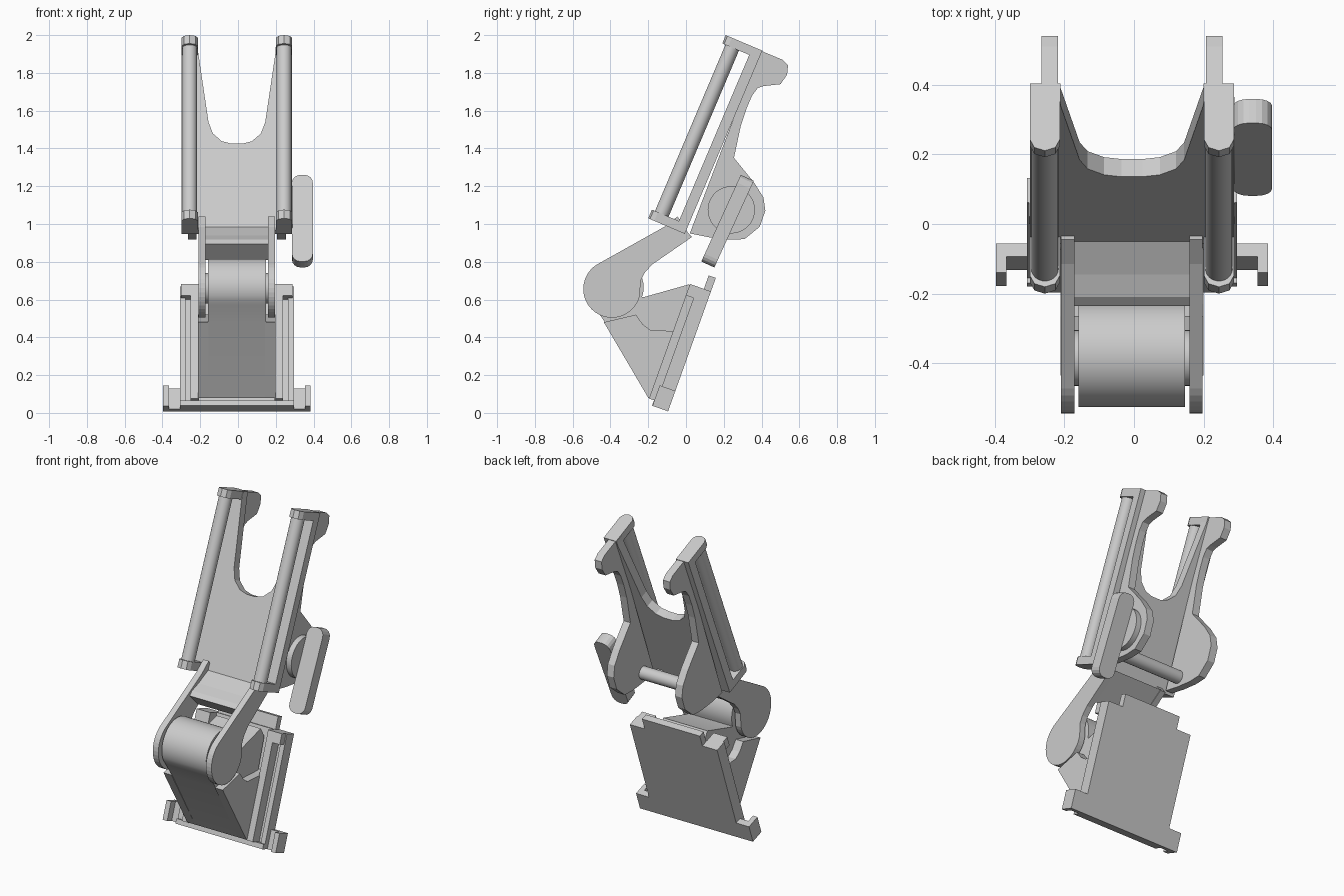
import bpy, bmesh, math
from mathutils import Vector

if "Cube" in bpy.data.objects:
    bpy.data.objects.remove(bpy.data.objects["Cube"])

CX = -0.006  # centre line of the symmetric parts
grey = bpy.data.materials.new("light grey")
grey.diffuse_color = (0.6, 0.6, 0.6, 1)
grey.use_nodes = True
grey.node_tree.nodes["Principled BSDF"].inputs["Base Color"].default_value = grey.diffuse_color

V = Vector
X = V((1, 0, 0))
# frames: (origin, a axis, b axis, extrusion axis)
SIDE = (V((CX, 0, 0)), V((0, 1, 0)), V((0, 0, 1)), X)
UP = V((0, 0.39, 0.921))       # along the tilted upper bracket
UN = V((0, 0.921, -0.39))      # towards its back
UO = V((CX, -0.2, 1.03))
UFACE = (UO, X, UP, UN)        # a = x, b = along, extrude = depth
USECT = (UO, X, UN, UP)        # a = x, b = depth, extrude = along
LV = V((0, 0.337, 0.942))      # along the tilted base plate
LN = V((0, -0.942, 0.337))     # towards its front
LFACE = (V((CX, -0.095, 0.008)), X, LV, LN)


def prism(name, pts, d0, d1, frame=SIDE, smooth=False):
    o, a, b, c = frame
    bm = bmesh.new()
    rings = [[bm.verts.new(o + a * p + b * q + c * d) for p, q in pts] for d in (d0, d1)]
    n = len(pts)
    bm.faces.new(rings[0])
    bm.faces.new(rings[1][::-1])
    for i in range(n):
        j = (i + 1) % n
        bm.faces.new((rings[0][j], rings[0][i], rings[1][i], rings[1][j]))
    bmesh.ops.recalc_face_normals(bm, faces=bm.faces)
    me = bpy.data.meshes.new(name)
    bm.to_mesh(me)
    bm.free()
    me.materials.append(grey)
    ob = bpy.data.objects.new(name, me)
    bpy.context.collection.objects.link(ob)
    if smooth:
        bpy.ops.object.select_all(action='DESELECT')
        ob.select_set(True)
        bpy.context.view_layer.objects.active = ob
        bpy.ops.object.shade_smooth_by_angle(angle=math.radians(30))
    return ob


def rect(a0, a1, b0, b1):
    return [(a0, b0), (a1, b0), (a1, b1), (a0, b1)]


def arc(cy, cz, r, a0, a1, n):
    return [(cy + r * math.cos(math.radians(a0 + (a1 - a0) * i / n)),
             cz + r * math.sin(math.radians(a0 + (a1 - a0) * i / n))) for i in range(n + 1)]


def circle(cy, cz, r, n=32):
    return arc(cy, cz, r, 0, 360, n)[:-1]


def pair(name, pts, x0, x1, smooth=False):
    """Side profile built on the right and on the left."""
    prism("right_" + name, pts, x0, x1, SIDE, smooth)
    prism("left_" + name, pts, -x1, -x0, SIDE, smooth)


# --- upper bracket: plate with a U-shaped opening
u = [(0.205, 1.02), (0.15, 0.618), (0.127, 0.553), (0.08, 0.509), (0.03, 0.495)]
plate = [(-0.293, 0), (0.293, 0), (0.293, 1.05), (0.205, 1.05)] + u
plate += [(-x, s) for x, s in u[::-1]] + [(-0.205, 1.05), (-0.293, 1.05)]
prism("bracket_plate", plate, 0.155, 0.21, UFACE)

# hooked cheeks behind the plate
cheek = [(0.02, 0.95), (0.12, 0.93), (0.23, 0.917), (0.31, 0.92), (0.39, 0.985), (0.42, 1.07),
         (0.41, 1.14), (0.36, 1.22), (0.254, 1.35), (0.29, 1.52), (0.32, 1.61), (0.35, 1.68),
         (0.38, 1.72), (0.41, 1.73), (0.50, 1.74), (0.535, 1.79), (0.54, 1.84), (0.51, 1.87), (0.39, 1.92)]
pair("hooked_cheek", cheek, 0.2125, 0.26)

# rods with an end cap at the bottom and at the top
for side, m in (("right", 1), ("left", -1)):
    cap = [(m * x, t) for x, t in [(0.207, 0.21), (0.207, 0.035), (0.22, 0.01), (0.25, 0),
                                   (0.28, 0.01), (0.293, 0.035), (0.293, 0.21)]]
    prism(side + "_lower_cap", cap, 0, 0.05, USECT)
    prism(side + "_upper_cap", cap, 1.005, 1.053, USECT)
    prism(side + "_rod", circle(m * 0.25, 0.057, 0.039, 24), 0.04, 1.01, USECT, True)

# cross bar between the cheeks
prism("cross_bar", circle(0.13, 0.99, 0.04, 16), -0.22, 0.22, SIDE, True)

# --- lever on the right side
prism("lever_disc", circle(0.24, 1.075, 0.125, 36), 0.25, 0.294, SIDE, True)
lev = (V((0.341, 0.22, 1.015)), X, V((0, 0.415, 0.91)), V((0, 0.91, -0.415)))
outline = []
for cx, cz, a in ((0.01, 0.207, 0), (-0.01, 0.207, 90), (-0.01, -0.207, 180), (0.01, -0.207, 270)):
    outline += arc(cx, cz, 0.045, a, a + 90, 4)
prism("lever", outline, -0.038, 0.038, lev)

# --- swinging arms around the drum
arm = arc(-0.392, 0.656, 0.152, 122, 345, 24)
arm += [(-0.24, 0.70), (-0.22, 0.74), (-0.18, 0.785), (0.03, 0.93), (0.01, 0.955), (-0.045, 1.04), (-0.115, 0.985)]
pair("arm", arm, 0.165, 0.203)
web = [(0.03, 0.935), (-0.05, 0.985), (-0.145, 0.94), (-0.21, 0.918), (-0.235, 0.895), (-0.15, 0.81)]
prism("arm_web", web, -0.168, 0.168)

# --- drum and the body flowing down from it
body = arc(-0.375, 0.665, 0.151, -20, 205, 30)
body += [(-0.49, 0.57), (-0.43, 0.48), (-0.2, 0.08), (-0.12, 0.08), (0.05, 0.62), (0.015, 0.68), (-0.22, 0.614)]
prism("drum_body", body, -0.153, 0.153, SIDE, True)
prism("drum_hub", circle(-0.385, 0.66, 0.08), -0.167, 0.167, SIDE, True)
lower_side = [(-0.435, 0.48), (-0.265, 0.52), (-0.23, 0.47), (-0.19, 0.44), (-0.06, 0.432),
              (0.0, 0.432), (-0.13, 0.08), (-0.2, 0.08)]
pair("body_side", lower_side, 0.15, 0.205)

# --- base plate with side walls, top blocks, ledge and tongue
prism("base_plate", rect(-0.302, 0.302, 0, 0.674), 0, 0.05, LFACE)
prism("base_tongue", rect(-0.2, 0.2, 0.6, 0.75), 0, 0.04, LFACE)
prism("base_ledge", rect(-0.302, 0.302, 0, 0.03), 0, 0.09, LFACE)
for side, m in (("right", 1), ("left", -1)):
    prism(side + "_base_wall", rect(m * 0.2, m * 0.245, 0.03, 0.674), 0.04, 0.118, LFACE)
    prism(side + "_base_rail", rect(m * 0.272, m * 0.302, 0.03, 0.674), 0.04, 0.075, LFACE)
    prism(side + "_top_block", rect(m * 0.2, m * 0.295, 0.61, 0.674), 0.04, 0.118, LFACE)
    # L-shaped foot tabs
    prism(side + "_tab_arm", rect(m * 0.29, m * 0.37, 0, 0.115), 0, 0.04, LFACE)
    prism(side + "_tab_lip", rect(m * 0.36, m * 0.391, 0, 0.115), 0, 0.088, LFACE)
